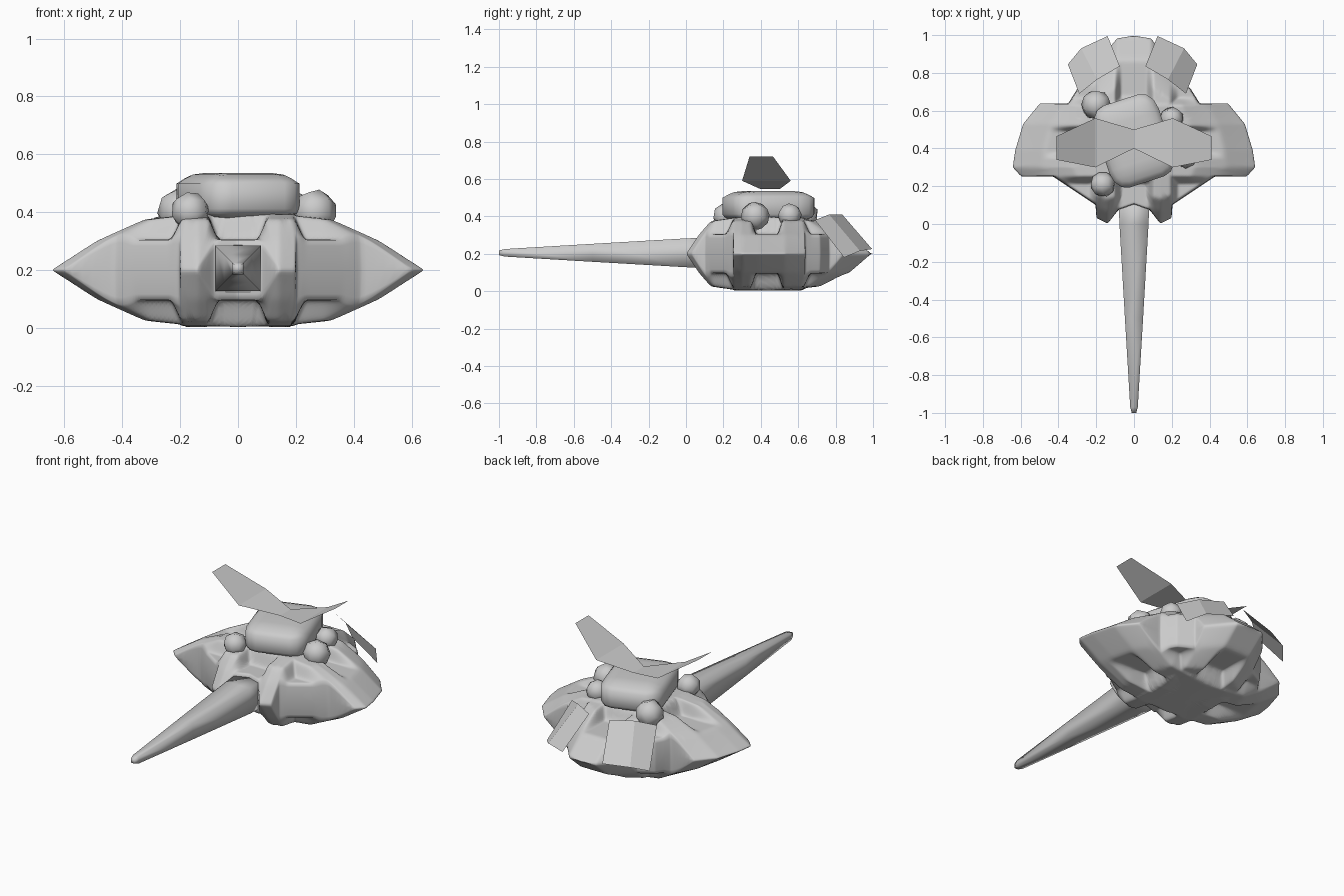
import bpy, bmesh, math
from mathutils import Vector

if "Cube" in bpy.data.objects:
    bpy.data.objects.remove(bpy.data.objects["Cube"])

grey = bpy.data.materials.new("light_grey")
grey.diffuse_color = (0.6, 0.6, 0.6, 1)
grey.use_nodes = True
grey.node_tree.nodes["Principled BSDF"].inputs["Base Color"].default_value = grey.diffuse_color


def make(name, verts, faces, smooth):
    me = bpy.data.meshes.new(name)
    me.from_pydata(verts, [], faces)
    bm = bmesh.new()
    bm.from_mesh(me)
    bmesh.ops.recalc_face_normals(bm, faces=bm.faces)
    bm.to_mesh(me)
    bm.free()
    for p in me.polygons:
        p.use_smooth = smooth
    me.materials.append(grey)
    ob = bpy.data.objects.new(name, me)
    bpy.context.collection.objects.link(ob)
    return ob


def loft(name, rings):
    n = len(rings[0])
    verts = [p for r in rings for p in r]
    faces = []
    for k in range(len(rings) - 1):
        for i in range(n):
            j = (i + 1) % n
            faces.append((k * n + i, k * n + j, (k + 1) * n + j, (k + 1) * n + i))
    last = (len(rings) - 1) * n
    faces += [tuple(reversed(range(n))), tuple(range(last, last + n))]
    return make(name, verts, faces, True)


def lerp(table, t):
    """Piecewise linear lookup."""
    if t <= table[0][0]:
        return table[0][1]
    for (a, p), (b, q) in zip(table, table[1:]):
        if t <= b:
            return p + (q - p) * (t - a) / (b - a)
    return table[-1][1]


# Hull: plan outline of the right half, front to rear, about a centre point
CY = .44
outline = [(0, .10), (.085, .07), (.14, 0), (.20, .03), (.205, .10), (.43, .25), (.60, .25),
           (.645, .30), (.632, .39), (.59, .53), (.50, .64), (.35, .64), (.30, .72), (.21, .77),
           (.21, .84), (.09, .985), (0, 1.0)]
polar = [(math.atan2(y - CY, x), math.hypot(x, y - CY)) for x, y in outline]

# Height rules: paired ridges run along x and along y over a flat core plate
wing_reach = [(.25, .60), (.30, .645), (.39, .632), (.53, .59), (.64, .50)]
wing_rise = [(0, .197), (.25, .192), (.5, .175), (.76, .1), (1, 0)]
front_reach = [(0, .40), (.085, .42), (.14, .44), (.2, .41)]
front_rise = [(0, .197), (.43, .192), (.7, .175), (.85, .1), (1, 0)]
rear_reach = [(.09, .55), (.21, .40)]
rear_rise = [(0, .197), (.23, .192), (.52, .175), (.79, .1), (1, 0)]
wing_mask = [(.215, 0), (.25, 1), (.35, 1), (.375, 0), (.49, 0), (.515, 1), (.63, 1), (.665, 0)]
long_mask = [(.07, 0), (.10, 1), (.195, 1), (.23, 0)]
CORE = .105


def half_height(x, y):
    x = abs(x)
    wing = lerp(wing_rise, x / lerp(wing_reach, y))
    if y < CY:
        long = lerp(front_rise, (CY - y) / lerp(front_reach, x))
    else:
        long = lerp(rear_rise, (y - CY) / lerp(rear_reach, x))
    mw, ml = lerp(wing_mask, y), lerp(long_mask, x)
    if x < .16 and .25 < y < .63:
        mw = 1
    floor = CORE
    if x > .25 and .25 < y < .64:
        floor = min(CORE, wing)
    elif x < .21 and (y > .64 or (x > .08 and y < .2)):
        floor = min(CORE, long)
    return max(floor, floor + (wing - floor) * mw, floor + (long - floor) * ml)


angles = sorted({round(-math.pi / 2 + math.pi * i / 140, 5) for i in range(141)}
                | {round(a, 5) for a, r in polar})


def edge_point(a):
    for (x0, y0), (x1, y1), (a0, _), (a1, _) in zip(outline, outline[1:], polar, polar[1:]):
        if a <= a1 + 1e-5:
            # meet the ray with this outline segment
            c, s = math.cos(a), math.sin(a)
            dx, dy = x1 - x0, y1 - y0
            r = (x0 * dy - (y0 - CY) * dx) / (c * dy - s * dx)
            return r * c, r * s
    return 0, 1 - CY


right = [edge_point(a) for a in angles]
rim = right + [(-x, y) for x, y in right[-2:0:-1]]
fractions = [i / 45 for i in range(1, 45)] + [.987]


def hull_ring(f, side):
    return [(x * f, CY + y * f, .2 + side * half_height(x * f, CY + y * f)) for x, y in rim]


rings = [hull_ring(f, -1) for f in fractions]
rings.append([(x, CY + y, .2) for x, y in rim])
rings += [hull_ring(f, 1) for f in reversed(fractions)]
hull = loft("hull", rings)
soften = hull.modifiers.new("soften", 'SMOOTH')
soften.factor = .5
soften.iterations = 4

# Tapered square front spike
spike = []
for y, r in [(.14, .082), (.0, .077), (-.5, .048), (-.97, .02), (-1.0, .012)]:
    spike.append([(sx * r, y, .205 + sz * r) for sx, sz in ((-1, -1), (1, -1), (1, 1), (-1, 1))])
loft("front_spike", spike)


def soft_cube(name, loc, size, rot, bevel=0):
    bm = bmesh.new()
    bmesh.ops.create_cube(bm, size=1)
    me = bpy.data.meshes.new(name)
    if bevel:
        bmesh.ops.bevel(bm, geom=bm.edges[:], offset=bevel, segments=3,
                        profile=0.5, affect='EDGES')
        for v in bm.verts:
            # draw the roof in a little
            k = .92 if v.co.z > .3 else 1
            v.co = Vector((v.co.x * size[0] * k, v.co.y * size[1] * k, v.co.z * size[2]))
    else:
        # rounded cube: split once and push out to a ball
        bmesh.ops.subdivide_edges(bm, edges=bm.edges[:], cuts=1, use_grid_fill=True)
        for v in bm.verts:
            v.co = v.co.normalized() * size[0] / 2
    for f in bm.faces:
        f.smooth = True
    bm.to_mesh(me)
    bm.free()
    me.materials.append(grey)
    ob = bpy.data.objects.new(name, me)
    ob.location = loc
    ob.rotation_euler = rot
    bpy.context.collection.objects.link(ob)
    return ob


# Turned turret on the hull
soft_cube("turret", (0, .44, .455), (.355, .455, .16), (0, 0, math.radians(18)), .23)

# Round knobs about the turret
knobs = [(-.20, .63, .405, .16), (.20, .555, .405, .13), (-.165, .21, .403, .135), (.265, .37, .402, .155)]
for i, (x, y, z, d) in enumerate(knobs):
    soft_cube("knob_%d" % (i + 1), (x, y, z), (d, d, d), (.5 + i * .4, .6, .3 + i * .7))

# Thin raised wing sheet: front y, back y at each station across
stations = [(-.41, .34, .465, .72), (-.205, .30, .56, .59), (0, .40, .50, .545),
            (.205, .30, .56, .59), (.41, .34, .465, .72)]
sheet = [(x, y, z) for x, y0, y1, z in stations for y in (y0, y1)]
make("top_wing", sheet, [(2 * i, 2 * i + 2, 2 * i + 3, 2 * i + 1) for i in range(4)], False)

# Folded rear plates
for side, name in ((1, "rear_plate_right"), (-1, "rear_plate_left")):
    pts = [(.06, .835, .41), (.18, .765, .41), (.275, .69, .38),
           (.125, .995, .225), (.265, .93, .215), (.335, .845, .18)]
    make(name, [((side * x) - (.015 if side < 0 else 0), y, z) for x, y, z in pts],
         [(0, 1, 4, 3), (1, 2, 5, 4)], False)
